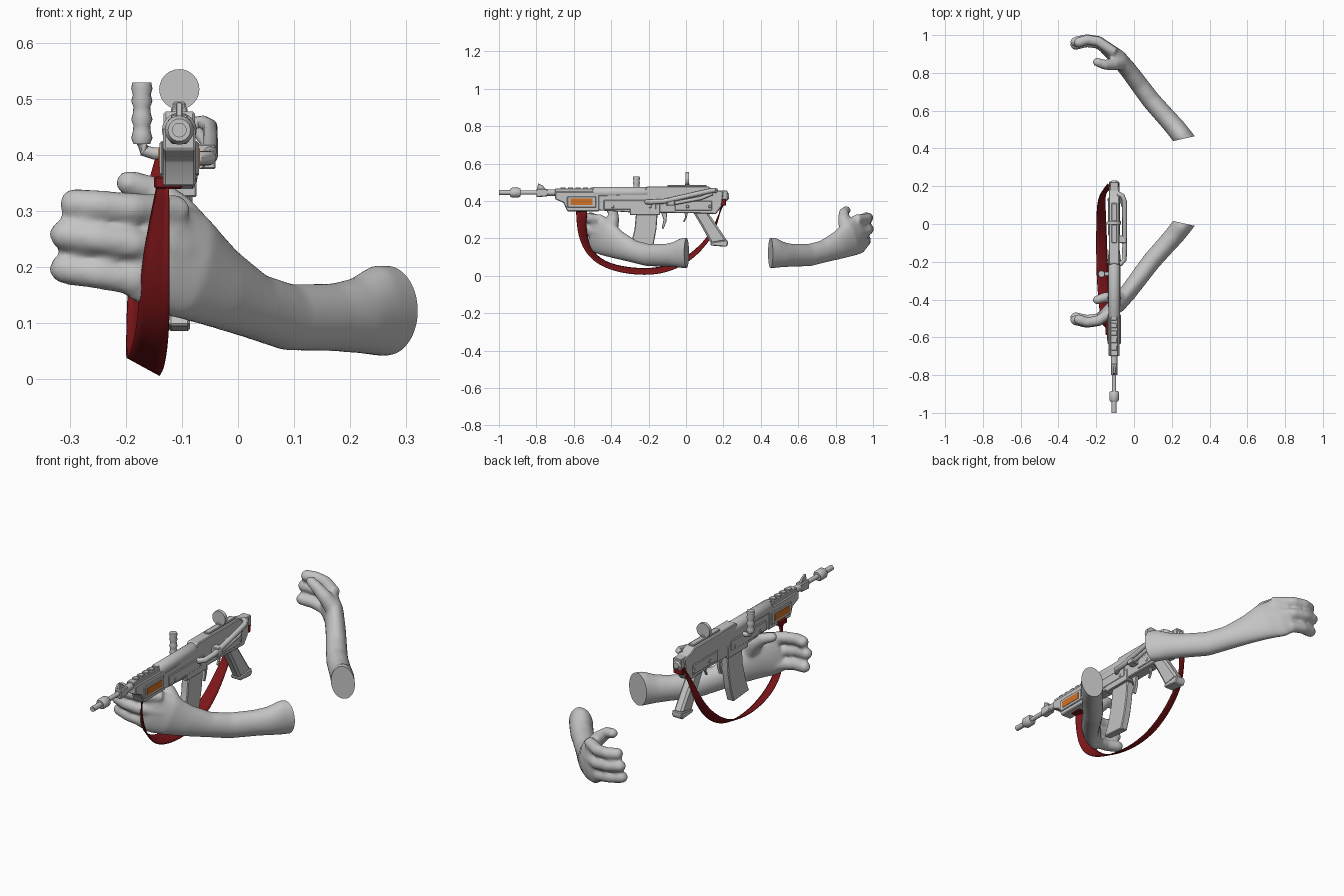
import bpy, bmesh, math
from mathutils import Vector

cube = bpy.data.objects.get("Cube")
if cube:
    bpy.data.objects.remove(cube, do_unlink=True)

GUN_X = -0.105      # centre plane of the rifle
BORE_Z = 0.445      # height of the barrel axis
MIRROR_Y = 0.455    # sum of y values of the two mirrored arms


def material(name, colour):
    mat = bpy.data.materials.new(name)
    mat.use_nodes = True
    mat.diffuse_color = (*colour, 1)
    mat.node_tree.nodes["Principled BSDF"].inputs["Base Color"].default_value = (*colour, 1)
    return mat


GREY = material("plain grey", (0.55, 0.55, 0.55))
RED = material("dark red", (0.21, 0.008, 0.01))
ORANGE = material("orange", (0.65, 0.17, 0.02))


def finish(name, bm, mat=GREY, angle=35):
    """Turn a bmesh into an object, smooth except at sharp edges."""
    bmesh.ops.recalc_face_normals(bm, faces=bm.faces[:])
    mesh = bpy.data.meshes.new(name)
    bm.to_mesh(mesh)
    bm.free()
    mesh.materials.append(mat)
    for face in mesh.polygons:
        face.use_smooth = True
    mesh.set_sharp_from_angle(angle=math.radians(angle))
    obj = bpy.data.objects.new(name, mesh)
    bpy.context.collection.objects.link(obj)
    return obj


def loft(bm, stations, sides=20, dome=False):
    """Skin elliptical rings along a path of (point, width radius, height radius)."""
    path = [(Vector(p), a, b) for p, a, b in stations]
    if dome:
        end, a, b = path[-1]
        direction = (end - path[-2][0]).normalized()
        for t in (0.4, 0.75, 0.95):
            k = math.sqrt(1 - t * t)
            path.append((end + direction * a * t, a * k, b * k))
    rings = []
    for i, (p, a, b) in enumerate(path):
        tangent = (path[min(i + 1, len(path) - 1)][0] - path[max(i - 1, 0)][0]).normalized()
        ref = Vector((0, 1, 0)) if abs(tangent.z) > 0.9 else Vector((0, 0, 1))
        side = tangent.cross(ref).normalized()
        up = side.cross(tangent)
        angles = [math.tau * k / sides for k in range(sides)]
        rings.append([bm.verts.new(p + side * a * math.cos(t) + up * b * math.sin(t)) for t in angles])
    for low, high in zip(rings, rings[1:]):
        for k in range(sides):
            n = (k + 1) % sides
            bm.faces.new((low[k], low[n], high[n], high[k]))
    bm.faces.new(rings[0])
    bm.faces.new(rings[-1])


def tube(name, points, radius, sides=12):
    bm = bmesh.new()
    loft(bm, [(p, radius, radius) for p in points], sides)
    return finish(name, bm)


def rod(name, steps, z=BORE_Z, x=GUN_X):
    """Turned part along y from (y, radius) steps."""
    bm = bmesh.new()
    loft(bm, [((x, y, z), r, r) for y, r in steps], 24)
    return finish(name, bm)


def plate(name, outline, width, x=GUN_X, mat=GREY, bevel=0.004):
    """Side outline in (y, z) extruded across x, with bevelled edges."""
    bm = bmesh.new()
    face = bm.faces.new([bm.verts.new((x - width / 2, y, z)) for y, z in outline])
    out = bmesh.ops.extrude_face_region(bm, geom=[face])
    moved = [v for v in out["geom"] if isinstance(v, bmesh.types.BMVert)]
    bmesh.ops.translate(bm, verts=moved, vec=(width, 0, 0))
    if bevel:
        bmesh.ops.bevel(bm, geom=bm.edges[:], offset=bevel, segments=1, affect="EDGES")
    return finish(name, bm, mat, 25)


def box(name, y0, y1, z0, z1, width, x=GUN_X, mat=GREY, bevel=0.003):
    return plate(name, [(y0, z0), (y1, z0), (y1, z1), (y0, z1)], width, x, mat, bevel)


# Barrel with muzzle collar and front sight
rod("barrel", [(-1, .013), (-.94, .013), (-.94, .02), (-.93, .026), (-.895, .026), (-.885, .02),
               (-.885, .011), (-.8, .011), (-.8, .017), (-.68, .017)])
rod("muzzle_bore", [(-1.001, .006), (-.99, .006)])
plate("front_sight_base", [(-.8, .42), (-.74, .425), (-.74, .465), (-.8, .465)], .034)
plate("front_sight_post", [(-.8, .45), (-.74, .45), (-.765, .482), (-.79, .495)], .012, bevel=.002)

# Handguard with framed orange panels and top rail
plate("handguard", [(-.7, .45), (-.7, .41), (-.655, .39), (-.635, .345), (-.465, .345), (-.465, .45)], .058)
box("top_rail", -.7, -.46, .43, .466, .04)
for i in range(5):
    box(f"rail_tooth_{i + 1}", -.67 + i * .04, -.645 + i * .04, .46, .473, .03, bevel=.002)
for side, label in ((1, "left"), (-1, "right")):
    box(f"panel_frame_{label}", -.635, -.48, .364, .425, .008, GUN_X + side * .031)
    box(f"orange_panel_{label}", -.618, -.5, .378, .412, .004, GUN_X + side * .035, ORANGE, 0)

# Receiver
rod("bolt_tube", [(-.5, .024), (-.49, .031), (-.21, .031), (-.2, .026)])
plate("receiver", [(-.47, .43), (-.47, .35), (-.28, .338), (.03, .335), (.16, .33), (.19, .37),
                   (.2, .45), (.14, .465), (.12, .478), (-.21, .478), (-.23, .44)], .056)
box("lower_side_plate", -.44, -.16, .355, .405, .066)
box("magazine_well", -.3, -.14, .325, .385, .062)
box("rear_side_plate", -.06, .14, .35, .4, .064)
box("receiver_rail", -.1, .11, .47, .486, .03)
box("end_block", .15, .222, .4, .456, .046)
rod("end_knob", [(.17, .02), (.222, .02), (.23, .014)], .425)
for i, y in enumerate((-.4, -.2, .0, .12)):
    box(f"receiver_pin_{i + 1}", y, y + .016, .362, .378, .07)

# Rear disc sight on its stalk
rod("disc_sight", [(-.002, .03), (-.002, .036), (.015, .036), (.015, .03)], .518)
box("disc_sight_stalk", -.005, .018, .475, .495, .022)

# Ribbed side handle on its bent arm
HX, HY = -.172, -.265
tube("side_handle_arm", [(GUN_X, HY, .403), (-.15, HY, .403), (-.167, HY, .408), (HX, HY, .425)], .011)
bm = bmesh.new()
ribs = [((HX, HY, .42 + i * .011), r, r) for i, r in enumerate([.015, .019, .016] * 3 + [.019, .017])]
loft(bm, ribs, 20)
finish("side_handle", bm, angle=60)

# Carrying tube on the left side
tube("side_tube", [(-.085, .16, .455), (-.062, .15, .458), (-.05, .12, .452), (-.049, 0, .425),
                   (-.049, -.12, .398), (-.052, -.19, .395), (-.07, -.21, .395), (-.09, -.21, .395)], .013)
tube("side_tube_lower", [(-.07, -.1, .385), (-.055, -.08, .385), (-.052, .08, .415), (-.07, .14, .44)], .01)
box("side_tube_clamp", -.1, -.06, .375, .42, .04, -.06)

# Magazine, grip and trigger parts
plate("magazine", [(-.265, .36), (-.15, .36), (-.158, .25), (-.175, .16), (-.2, .085), (-.325, .095),
                   (-.295, .17), (-.275, .25)], .038)
plate("grip", [(.035, .345), (.11, .35), (.222, .185), (.135, .17), (.08, .27)], .048, bevel=.01)
plate("grip_cap", [(.222, .192), (.225, .17), (.215, .155), (.132, .162), (.13, .178)], .054)
plate("magazine_catch", [(-.135, .345), (-.1, .345), (-.105, .29), (-.12, .25), (-.13, .255), (-.12, .3)], .018, bevel=.002)
plate("trigger", [(-.01, .345), (.012, .345), (.004, .31), (-.01, .285), (-.016, .29), (-.004, .315)], .012, bevel=.002)

# Hanging strap: a ribbon between two edge paths, outer then inner
edges = [((-.128, -.588, .355), (-.145, -.53, .35)), ((-.126, -.583, .22), (-.172, -.54, .22)),
         ((-.124, -.53, .1), (-.178, -.5, .12)), ((-.13, -.42, .03), (-.187, -.42, .06)),
         ((-.14, -.26, 0), (-.2, -.26, .032)), ((-.145, -.1, .01), (-.2, -.1, .042)),
         ((-.15, .04, .085), (-.2, .02, .105)), ((-.155, .14, .2), (-.195, .13, .21)),
         ((-.145, .18, .31), (-.17, .175, .32)), ((-.115, .19, .4), (-.14, .215, .41))]
bm = bmesh.new()
rows = [[bm.verts.new(p) for p in pair] for pair in edges]
for (a, b), (c, d) in zip(rows, rows[1:]):
    bm.faces.new((a, b, d, c))
strap = finish("strap", bm, RED, 180)
strap.modifiers.new("Smooth curve", "SUBSURF").levels = 2
strap.modifiers["Smooth curve"].render_levels = 2
strap.modifiers["Smooth curve"].boundary_smooth = "PRESERVE_CORNERS"
strap.modifiers.new("Thickness", "SOLIDIFY").thickness = .005
box("strap_front_loop", -.588, -.53, .34, .362, .05, -.125, RED)
box("strap_rear_loop", .17, .215, .375, .41, .052, GUN_X, RED)

# Forearm and palm, then three fingers and a thumb, fused into one skin
bm = bmesh.new()
loft(bm, [((.31, .06, .122), .052, .081), ((.25, -.015, .122), .054, .082), ((.215, -.06, .113), .053, .068),
          ((.17, -.11, .11), .051, .061), ((.09, -.2, .11), .05, .06), ((.03, -.28, .13), .048, .06),
          ((-.03, -.36, .163), .046, .076), ((-.085, -.425, .2), .044, .098),
          ((-.14, -.47, .222), .036, .105), ((-.18, -.497, .235), .024, .09)], 28)
for z, lift, y, tip in ((.3, .013, -.512, -.292), (.228, .03, -.515, -.31), (.162, .035, -.5, -.31)):
    spots = [(-.1, y + .06, z), (-.19, y, z + lift * .45), (-.25, y - .008, z + lift * .75), (tip, y + .006, z + lift)]
    loft(bm, [(p, .028, .028) for p in spots], 16, True)
loft(bm, [((-.06, -.4, .235), .036, .04), ((-.11, -.39, .3), .033, .034), ((-.155, -.388, .338), .027, .027),
          ((-.195, -.402, .35), .024, .024)], 16, True)
source = finish("arm_source", bm)
remesh = source.modifiers.new("Fuse", "REMESH")
remesh.mode = "VOXEL"
remesh.voxel_size = .008
relax = source.modifiers.new("Relax", "SMOOTH")
relax.factor, relax.iterations = .5, 8
fused = bpy.data.meshes.new_from_object(source.evaluated_get(bpy.context.evaluated_depsgraph_get()))
bpy.data.objects.remove(source, do_unlink=True)

# Cut the elbow end flat; the second arm is the first one mirrored
for name, mirrored in (("front_arm", False), ("rear_arm", True)):
    bm = bmesh.new()
    bm.from_mesh(fused)
    bmesh.ops.bisect_plane(bm, geom=bm.verts[:] + bm.edges[:] + bm.faces[:], plane_co=(.265, .003, .12),
                           plane_no=(.22, .97, 0), clear_outer=True)
    bmesh.ops.holes_fill(bm, edges=[e for e in bm.edges if e.is_boundary], sides=0)
    if mirrored:
        for v in bm.verts:
            v.co.y = MIRROR_Y - v.co.y
    finish(name, bm, GREY, 50)
